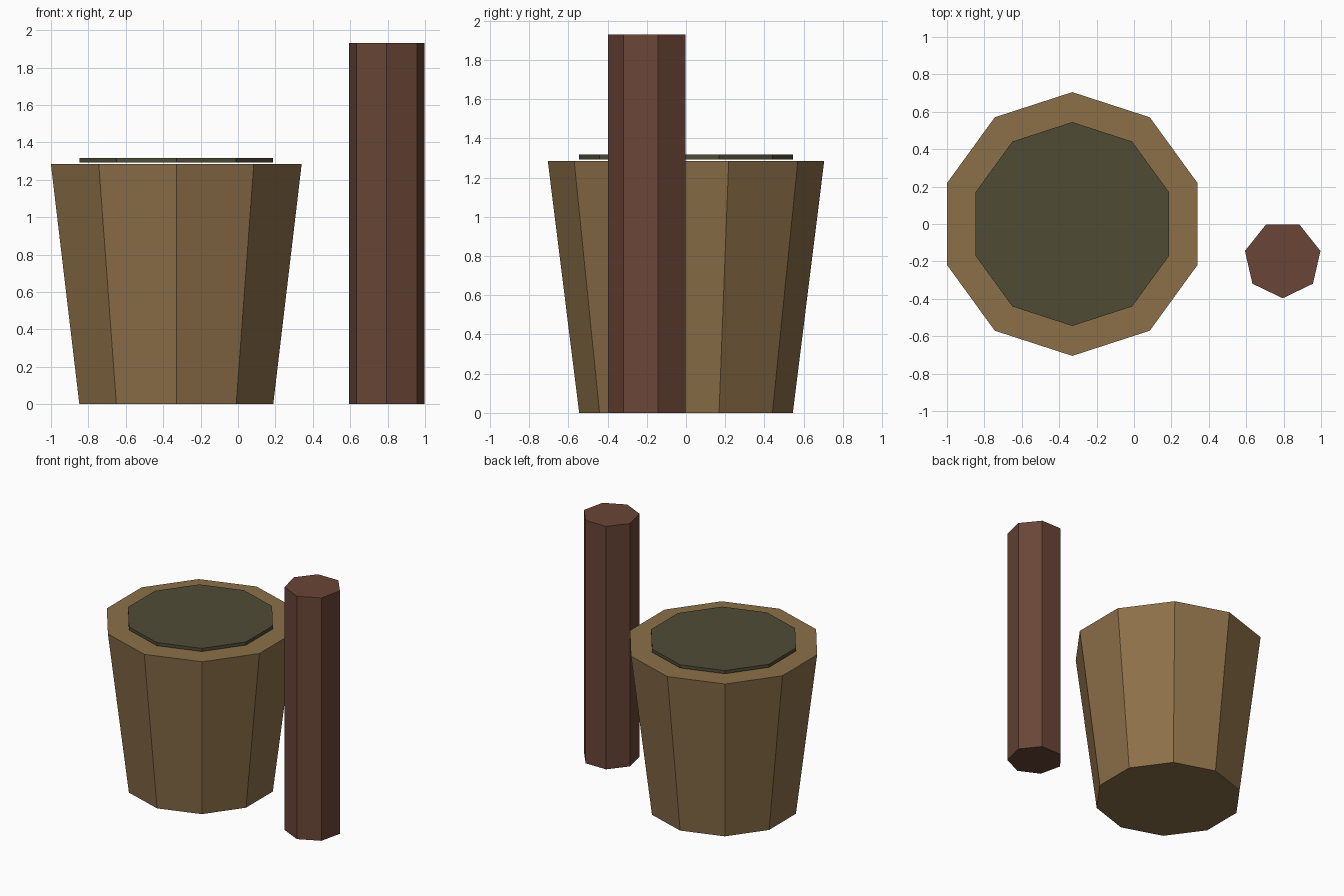
import bpy, bmesh
from math import sin, cos, pi

if "Cube" in bpy.data.objects:
    bpy.data.objects.remove(bpy.data.objects["Cube"])


def material(name, rgb):
    # sRGB 0-255 to linear viewport colour
    m = bpy.data.materials.new(name)
    m.diffuse_color = [(c / 255) ** 2.2 for c in rgb] + [1]
    m.use_nodes = True
    m.node_tree.nodes["Principled BSDF"].inputs["Base Color"].default_value = m.diffuse_color
    return m


def frustum(name, sides, r_low, r_high, z_low, z_high, centre, start, mat):
    # Closed, flat-faced prism with its first corner at angle "start"
    bm = bmesh.new()
    rings = []
    for r, z in ((r_low, z_low), (r_high, z_high)):
        rings.append([bm.verts.new((r * cos(start + 2 * pi * i / sides),
                                    r * sin(start + 2 * pi * i / sides), z))
                      for i in range(sides)])
    low, high = rings
    for i in range(sides):
        j = (i + 1) % sides
        bm.faces.new((low[i], low[j], high[j], high[i]))
    bm.faces.new(low[::-1])
    bm.faces.new(high)
    mesh = bpy.data.meshes.new(name)
    bm.to_mesh(mesh)
    bm.free()
    mesh.materials.append(mat)
    ob = bpy.data.objects.new(name, mesh)
    ob.location = (*centre, 0)
    bpy.context.collection.objects.link(ob)
    return ob


bucket_mat = material("tan_wood", (139, 111, 74))
surface_mat = material("dark_olive", (80, 77, 56))
post_mat = material("brown_wood", (105, 71, 57))

# Tapered tub
frustum("bucket", 10, 0.545, 0.705, 0, 1.285, (-0.33, 0), pi / 2, bucket_mat)
# Thin disc just above the tub top
frustum("contents_disc", 10, 0.545, 0.545, 1.292, 1.317, (-0.33, 0), pi / 2, surface_mat)
# Seven-sided upright post
frustum("post", 7, 0.207, 0.207, 0, 1.93, (0.795, -0.19), -pi / 2, post_mat)
